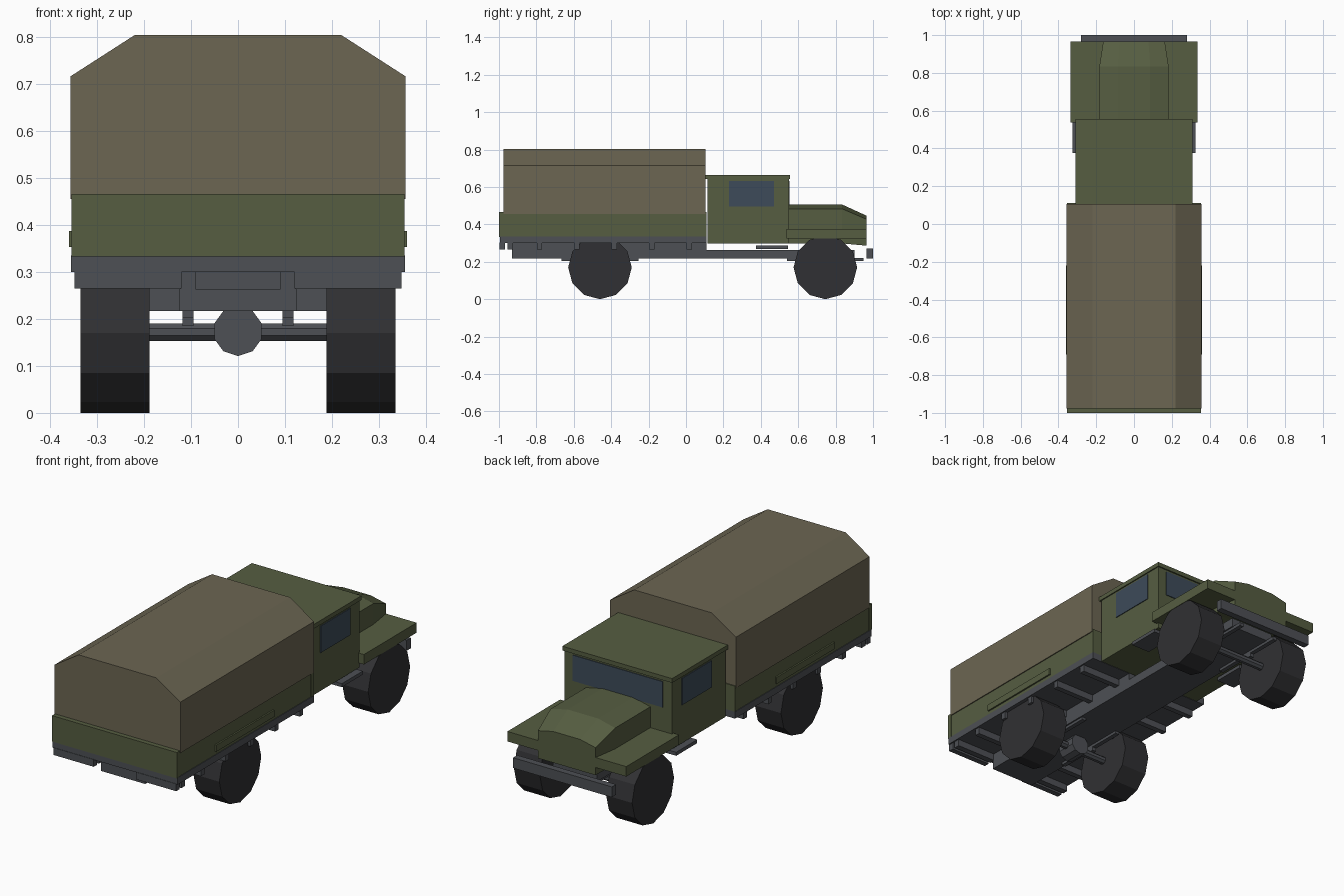
import bpy, math
from mathutils import Vector

if "Cube" in bpy.data.objects:
    bpy.data.objects.remove(bpy.data.objects["Cube"])


def mat(name, r, g, b):
    m = bpy.data.materials.new(name)
    m.diffuse_color = (r, g, b, 1)
    m.use_nodes = True
    m.node_tree.nodes["Principled BSDF"].inputs["Base Color"].default_value = m.diffuse_color
    return m


GREEN = mat("olive_paint", .092, .11, .053)
CANVAS = mat("canvas", .15, .132, .085)
STEEL = mat("dark_steel", .075, .08, .09)
RUBBER = mat("rubber", .03, .03, .033)
GLASS = mat("window_glass", .047, .07, .1)


def mesh(name, verts, faces, m):
    me = bpy.data.meshes.new(name)
    me.from_pydata(verts, [], faces)
    me.materials.append(m)
    ob = bpy.data.objects.new(name, me)
    bpy.context.collection.objects.link(ob)
    return ob


def loft(name, sections, m):
    """Skin a list of cross-sections with equal point counts, closing both ends."""
    n = len(sections[0])
    faces = [tuple(range(n))]
    for s in range(len(sections) - 1):
        a, b = s * n, (s + 1) * n
        faces += [(a + i, b + i, b + (i + 1) % n, a + (i + 1) % n) for i in range(n)]
    last = (len(sections) - 1) * n
    faces.append(tuple(range(last + n - 1, last - 1, -1)))
    return mesh(name, [p for s in sections for p in s], faces, m)


def box(name, x, y, z, m):
    ring = lambda yy: [(x[0], yy, z[0]), (x[0], yy, z[1]), (x[1], yy, z[1]), (x[1], yy, z[0])]
    return loft(name, [ring(y[0]), ring(y[1])], m)


def both(name, x, y, z, m):
    """Matching boxes on the left and right."""
    box(name + "_right", x, y, z, m)
    box(name + "_left", (-x[1], -x[0]), y, z, m)


def rod(name, a, b, r, sides, m, turn=0):
    """Prism from a to b along the x or y axis."""
    def ring(c):
        pts = []
        for i in range(sides):
            t = 2 * math.pi * (i + turn) / sides
            u, w = r * math.cos(t), r * math.sin(t)
            off = Vector((0, u, w)) if a[1] == b[1] else Vector((u, 0, -w))
            pts.append(tuple(Vector(c) + off))
        return pts
    return loft(name, [ring(b), ring(a)], m)


# Cargo bed
box("bed_floor", (-.355, .355), (-.995, .11), (.30, .335), STEEL)
both("bed_side", (.325, .352), (-.99, .11), (.335, .46), GREEN)
both("bed_side_rail", (.35, .36), (-.69, -.22), (.353, .387), GREEN)
box("tailgate", (-.354, .354), (-1, -.975), (.333, .466), GREEN)
box("headboard", (-.354, .354), (.085, .11), (.333, .466), GREEN)
for i in range(6):
    y = -.985 + .2 * i
    both(f"bed_crossbeam_{i}", (.12, .348), (y - .012, y + .016), (.265, .302), STEEL)
both("rear_underbed_beam", (.12, .348), (-.955, -.925), (.265, .302), STEEL)

# Canvas cover
arch = [(-.357, .455), (-.357, .716), (-.22, .804), (.22, .804), (.357, .716), (.357, .455)]
loft("canvas_cover", [[(x, y, z) for x, z in arch] for y in (-.976, .105)], CANVAS)

# Chassis
box("chassis", (-.125, .125), (-.93, .9), (.217, .264), STEEL)
both("chassis_upper_rail", (.09, .123), (-.93, .11), (.26, .302), STEEL)
box("rear_crossmember", (-.09, .09), (-.925, -.87), (.26, .302), STEEL)
box("front_bumper", (-.28, .28), (.966, 1), (.217, .27), STEEL)

# Axles, springs and wheels
for tag, y in (("rear", -.46), ("front", .745)):
    rod(tag + "_axle", (-.2, y, .172), (.2, y, .172), .02, 8, STEEL, .5)
    both(tag + "_spring", (.095, .118), (y - .205, y + .205), (.203, .22), STEEL)
    both(tag + "_spring_mount", (.095, .118), (y - .03, y + .03), (.185, .205), STEEL)
    for side, s in (("right", 1), ("left", -1)):
        x0, x1 = sorted((s * .188, s * .335))
        rod(f"{tag}_wheel_{side}", (x0, y, .17), (x1, y, .17), .17, 12, RUBBER)
rod("differential", (0, -.51, .174), (0, -.41, .174), .053, 10, STEEL, .5)

# Cab
box("cab", (-.305, .305), (.115, .55), (.298, .645), GREEN)
box("cab_roof", (-.311, .311), (.104, .557), (.642, .664), GREEN)
both("side_window", (.3, .309), (.23, .47), (.495, .632), GLASS)
box("windshield", (-.255, .255), (.545, .554), (.5, .632), GLASS)
both("cab_step", (.22, .326), (.375, .545), (.268, .286), STEEL)


# Hood tapering to the nose
def hood_section(y, w, shoulder, top, bottom):
    half = [(w, bottom), (w, shoulder), (w * .47, top)]
    pts = [(-x, z) for x, z in half] + [(x, z) for x, z in reversed(half)]
    return [(x, y, z) for x, z in pts]


loft("hood", [hood_section(.545, .183, .483, .506, .298),
              hood_section(.835, .183, .483, .506, .298),
              hood_section(.966, .163, .427, .446, .286)], GREEN)

# Front fenders
both("fender", (.155, .337), (.538, .965), (.325, .376), GREEN)
